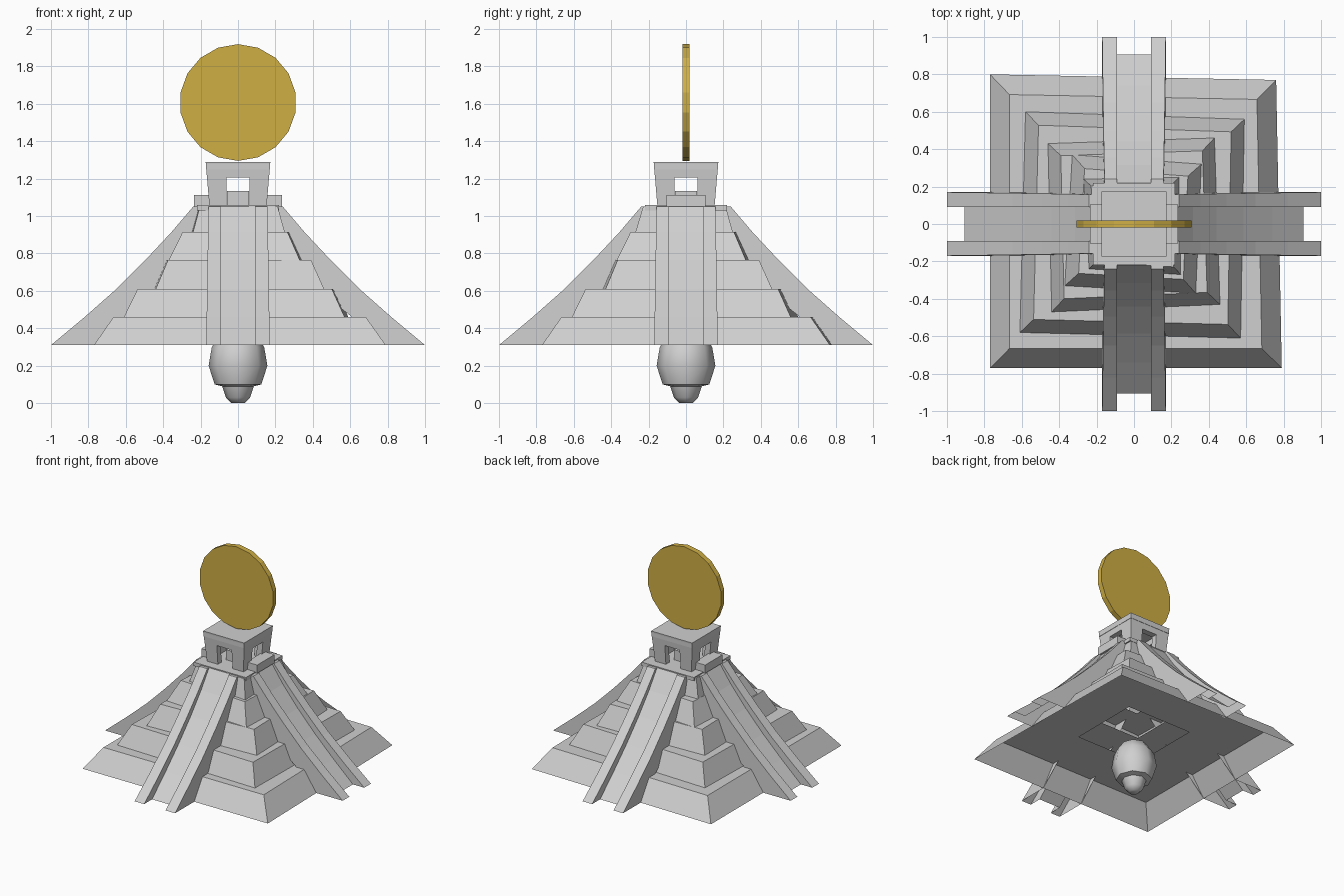
import bpy, bmesh, math
from mathutils import Matrix, Vector

if "Cube" in bpy.data.objects:
    bpy.data.objects.remove(bpy.data.objects["Cube"])


def material(name, rgb):
    m = bpy.data.materials.new(name)
    m.diffuse_color = (*rgb, 1)
    m.use_nodes = True
    m.node_tree.nodes["Principled BSDF"].inputs["Base Color"].default_value = m.diffuse_color
    return m


STONE = material("pale_stone", (0.63, 0.63, 0.63))
GOLD = material("gold", (0.63, 0.43, 0.06))


def finish(name, bm, mat):
    me = bpy.data.meshes.new(name)
    bmesh.ops.recalc_face_normals(bm, faces=bm.faces)
    bm.to_mesh(me)
    bm.free()
    me.materials.append(mat)
    ob = bpy.data.objects.new(name, me)
    bpy.context.collection.objects.link(ob)
    return ob


def loft(bm, rings, closed=True):
    """Bridge rings of points with quads; returns the vertex rings."""
    vr = [[bm.verts.new(p) for p in r] for r in rings]
    for a, b in zip(vr, vr[1:]):
        n = len(a)
        for i in range(n if closed else n - 1):
            j = (i + 1) % n
            bm.faces.new((a[i], a[j], b[j], b[i]))
    return vr


def square(h, z):
    return [(-h, h, z), (h, h, z), (h, -h, z), (-h, -h, z)]


def box(name, x, y, z0, z1, cx=0):
    bm = bmesh.new()
    bmesh.ops.create_cube(bm, size=1)
    for v in bm.verts:
        v.co = (v.co.x * 2 * x + cx, v.co.y * 2 * y, z0 + (v.co.z + 0.5) * (z1 - z0))
    return finish(name, bm, STONE)


# Five weathered tiers, open below, with a hole in each ceiling
TIERS = [  # bottom z, top z, top scale, hole half-size, four corners
    (0.31, 0.46, 0.865, 0.27, [(-.77, .80), (.76, .77), (.79, -.77), (-.77, -.77)]),
    (0.46, 0.61, 0.88, 0.22, [(-.58, .60), (.59, .56), (.57, -.61), (-.61, -.58)]),
    (0.61, 0.765, 0.85, 0.17, [(-.46, .43), (.43, .46), (.46, -.43), (-.44, -.47)]),
    (0.765, 0.915, 0.80, 0.12, [(-.33, .37), (.36, .32), (.33, -.37), (-.37, -.33)]),
    (0.915, 1.05, 0.85, 0.08, [(-.27, .24), (.24, .25), (.25, -.27), (-.24, -.24)]),
]
for k, (z0, z1, s, hole, pts) in enumerate(TIERS):
    bm = bmesh.new()
    loft(bm, [[(x, y, z0) for x, y in pts],
              [(x * s, y * s, z1) for x, y in pts],
              square(hole, z1)])
    finish(f"tier_{k + 1}", bm, STONE)

# Four flared stairways: horizontal sections of a channel with side rails
STEPS = [  # z, rail, ramp and buried inner distance from the centre
    (0.31, 1.0, .905, .77), (0.46, .82, .74, .61), (0.61, .65, .585, .42),
    (0.765, .495, .44, .28), (0.915, .355, .315, .18), (1.05, .24, .22, .12),
]
for k, side in enumerate(("front", "right", "back", "left")):
    rot = Matrix.Rotation(k * math.pi / 2, 3, 'Z')
    rings = []
    for z, rail, ramp, inner in STEPS:
        w = 0.17 - 0.012 * (z - 0.31) / 0.74
        sec = [(-w, inner), (-w, rail), (-.09, rail), (-.09, ramp),
               (.09, ramp), (.09, rail), (w, rail), (w, inner)]
        rings.append([rot @ Vector((x, -d, z)) for x, d in sec])
    bm = bmesh.new()
    vr = loft(bm, rings, closed=False)
    bm.faces.new(vr[-1])
    finish(f"{side}_stairway", bm, STONE)

# Summit platform and side ledges
box("summit_platform", 0.22, 0.22, 1.03, 1.058)
for s in (-1, 1):
    box("side_ledge", 0.045, 0.105, 1.05, 1.113, s * 0.19)
box("shrine_floor", 0.06, 0.06, 1.05, 1.135)

# Shrine: four flaring walls with a doorway through each
for k, side in enumerate(("front", "right", "back", "left")):
    rot = Matrix.Rotation(k * math.pi / 2, 3, 'Z')
    rings = []
    for depth in (0, 0.045):
        sec = []
        for x, z in ((-1, 1.055), (-1, 1.29), (1, 1.29), (1, 1.055),
                     (.062, 1.055), (.062, 1.205), (-.062, 1.205), (-.062, 1.055)):
            h = 0.153 + 0.02 * (z - 1.055) / 0.235 - depth
            sec.append(rot @ Vector((x * h if abs(x) == 1 else x, -h, z)))
        rings.append(sec)
    bm = bmesh.new()
    vr = loft(bm, rings)
    for r in vr:
        bm.faces.new((r[0], r[1], r[6], r[7]))
        bm.faces.new((r[1], r[2], r[5], r[6]))
        bm.faces.new((r[2], r[3], r[4], r[5]))
    finish(f"shrine_{side}_wall", bm, STONE)
box("shrine_roof", 0.172, 0.172, 1.25, 1.29)

# Upright sun disc
bm = bmesh.new()
bmesh.ops.create_cone(bm, cap_ends=True, segments=18, radius1=0.312, radius2=0.312, depth=0.04,
                      matrix=Matrix.Translation((0, 0, 1.607)) @ Matrix.Rotation(math.pi / 2, 4, 'X'))
disc = finish("sun_disc", bm, GOLD)

# Rounded pendant hanging beneath the pyramid
bm = bmesh.new()
PROFILE = [(.035, .0), (.065, .03), (.085, .09), (.125, .1), (.157, .2), (.14, .3), (.09, .37), (.03, .4)]
vr = loft(bm, [[(r * math.cos(i * math.pi / 4), r * math.sin(i * math.pi / 4), z)
                for i in range(8)] for r, z in PROFILE])
bm.faces.new(vr[0])
bm.faces.new(vr[-1])
pendant = finish("hanging_pendant", bm, STONE)
bpy.context.view_layer.objects.active = pendant
pendant.select_set(True)
bpy.ops.object.shade_smooth_by_angle(angle=math.radians(50))
